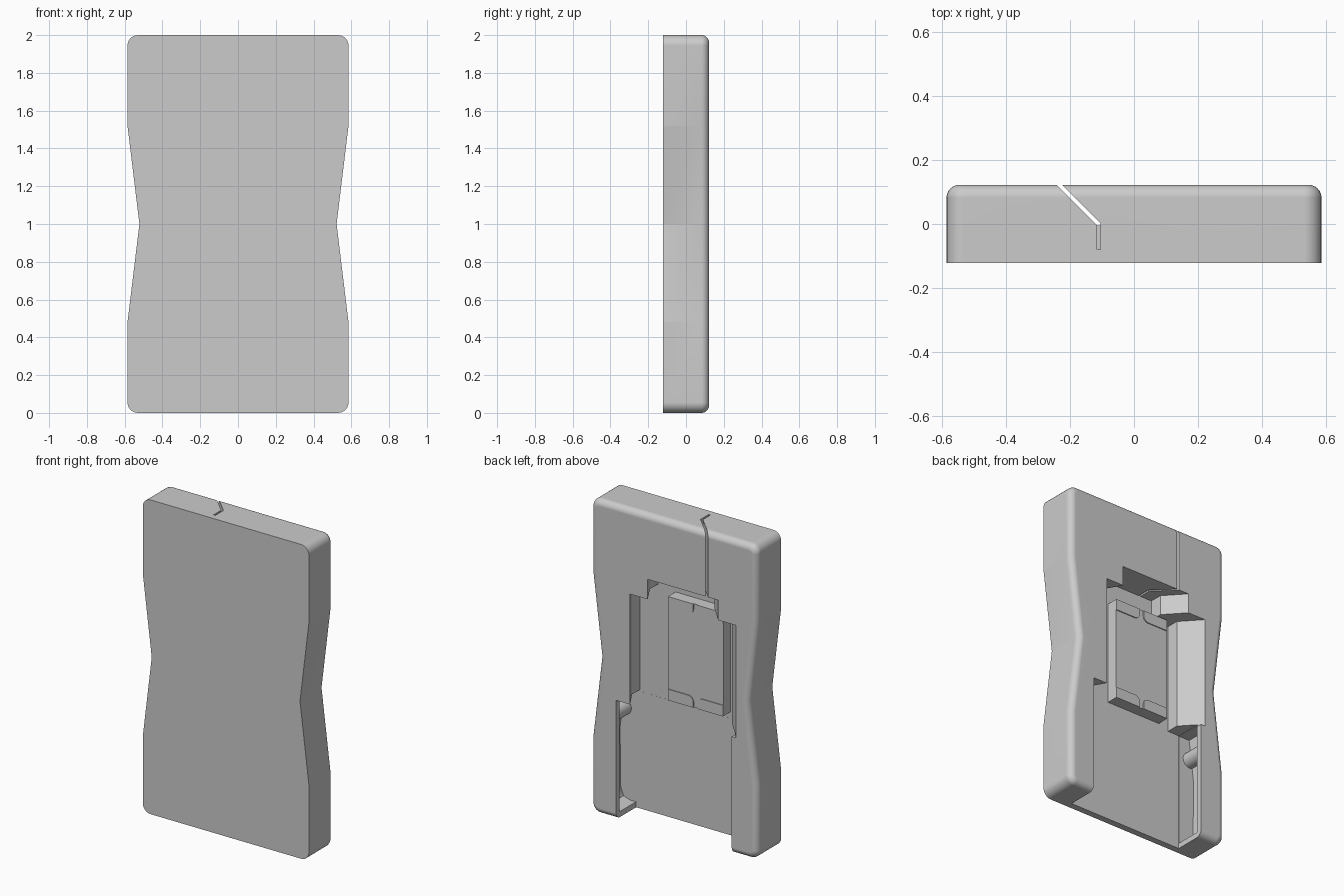
import bpy, bmesh, math
from math import sin, cos, pi

if "Cube" in bpy.data.objects:
    bpy.data.objects.remove(bpy.data.objects["Cube"], do_unlink=True)

grey = bpy.data.materials.new("light_grey")
grey.use_nodes = True
grey.diffuse_color = (0.6, 0.6, 0.6, 1)
grey.node_tree.nodes["Principled BSDF"].inputs["Base Color"].default_value = (0.6, 0.6, 0.6, 1)

BACK, FLOOR = 0.122, -0.08
MID = -0.063          # centre line of the module and its pocket


def loft(name, rings):
    """Closed solid skinned through rings of equal point count."""
    bm = bmesh.new()
    loops = [[bm.verts.new(p) for p in ring] for ring in rings]
    n = len(loops[0])
    for a, b in zip(loops, loops[1:]):
        for i in range(n):
            j = (i + 1) % n
            bm.faces.new((a[i], a[j], b[j], b[i]))
    bm.faces.new(loops[0])
    bm.faces.new(loops[-1])
    bmesh.ops.recalc_face_normals(bm, faces=bm.faces)
    mesh = bpy.data.meshes.new(name)
    bm.to_mesh(mesh)
    bm.free()
    mesh.materials.append(grey)
    obj = bpy.data.objects.new(name, mesh)
    bpy.context.collection.objects.link(obj)
    return obj


def slab(name, profile, y0, y1):
    """Prism of an (x, z) profile running from y0 to y1."""
    return loft(name, [[(x, y, z) for x, z in profile] for y in (y0, y1)])


def box(name, x0, x1, y0, y1, z0, z1):
    return slab(name, [(x0, z0), (x1, z0), (x1, z1), (x0, z1)], y0, y1)


def mirrored(half):
    return half + [(-x, z) for x, z in reversed(half)]


def outline(inset):
    """Waisted plate outline with rounded corners."""
    r, w = 0.055 - inset, 0.585 - inset
    arc = [(w - r + r * sin(t * pi / 12), r * (1 - cos(t * pi / 12))) for t in range(7)]
    low = [(x, z + inset) for x, z in arc]
    high = [(x, 2 - z) for x, z in reversed(low)]
    return mirrored(low + [(w, 0.48), (0.522 - inset, 1.0), (w, 1.52)] + high)


# Body: sharp front edge, rounded back edge
R = 0.04
levels = [(0, -0.122)]
levels += [(R * (1 - cos(t * pi / 12)), BACK - R + R * sin(t * pi / 12)) for t in range(7)]
body = loft("body", [[(x, y, z) for x, z in outline(i)] for i, y in levels])

# Cutters: lower opening and the wider hollow behind its rails
cutters = [box("opening_cutter", -0.407, 0.407, FLOOR, 0.2, -0.1, 0.757)]
hollow = [(0.45, 0.035), (0.495, 0.05), (0.515, 0.1), (0.52, 0.48), (0.486, 0.755)]
cutters.append(slab("hollow_cutter", mirrored(hollow), FLOOR + 0.0005, 0.086))


# Cutter: stepped pocket with slanted sides
def pocket_ring(y, left, right):
    def side(s, shift):
        return [(MID + s * w + shift, y, z) for w, z in
                ((0.372, 0.745), (0.372, 1.46), (0.247, 1.46), (0.247, 1.587))]
    return side(1, left) + side(-1, right)[::-1]


cutters.append(loft("pocket_cutter", [pocket_ring(0.14, -0.01, -0.018),
                                      pocket_ring(0.0, 0.07, 0.11),
                                      pocket_ring(FLOOR - 0.0005, 0.07, 0.11)]))

# Cutter: bent cable slit through the top edge
slit = [(-0.116, FLOOR), (-0.104, FLOOR), (-0.104, 0.002),
        (-0.242, 0.14), (-0.259, 0.14), (-0.116, -0.003)]
cutters.append(loft("slit_cutter", [[(x, y, z) for x, y in slit] for z in (1.55, 2.1)]))

bpy.context.view_layer.objects.active = body
for cutter in cutters:
    mod = body.modifiers.new("cut", "BOOLEAN")
    mod.operation, mod.solver, mod.object = "DIFFERENCE", "EXACT", cutter
    bpy.ops.object.modifier_apply(modifier=mod.name)
    bpy.data.objects.remove(cutter, do_unlink=True)

# Retaining studs on the hollow's side walls
studs = []
for s, label in ((1, "left"), (-1, "right")):
    ring = [(s * 0.49 + 0.05 * cos(t * pi / 12), 0.62 + 0.05 * sin(t * pi / 12)) for t in range(24)]
    studs.append(slab(label + "_stud", ring, FLOOR - 0.01, 0.09))

# Raised module block with four rounded corner pads
Z0, Z1, HALF = 0.784, 1.444, 0.193
box("module_block", MID - HALF, MID + HALF, FLOOR - 0.01, -0.01, Z0, Z1)
pad = [(HALF, 0), (HALF, 0.07), (0.05, 0.07)]
pad += [(0.05 - 0.035 * sin(t * pi / 8), 0.035 + 0.035 * cos(t * pi / 8)) for t in range(1, 5)]
pad += [(0.015, 0)]
for sx, side in ((1, "left"), (-1, "right")):
    for base, sz, level in ((Z0, 1, "lower"), (Z1, -1, "upper")):
        slab(f"{level}_{side}_pad", [(MID + sx * x, base + sz * z) for x, z in pad], -0.012, -0.004)

# Smooth the rounded surfaces, keep flat panels crisp
for obj in [body] + studs:
    bpy.ops.object.select_all(action="DESELECT")
    obj.select_set(True)
    bpy.context.view_layer.objects.active = obj
    bpy.ops.object.shade_smooth_by_angle(angle=math.radians(25))
bm = bmesh.new()
bm.from_mesh(body.data)
for e in bm.edges:
    if len(e.link_faces) == 2 and min(f.calc_area() for f in e.link_faces) > 0.05:
        e.smooth = False
bm.to_mesh(body.data)
bm.free()
weighted = body.modifiers.new("weighted_normals", "WEIGHTED_NORMAL")
weighted.keep_sharp = True
